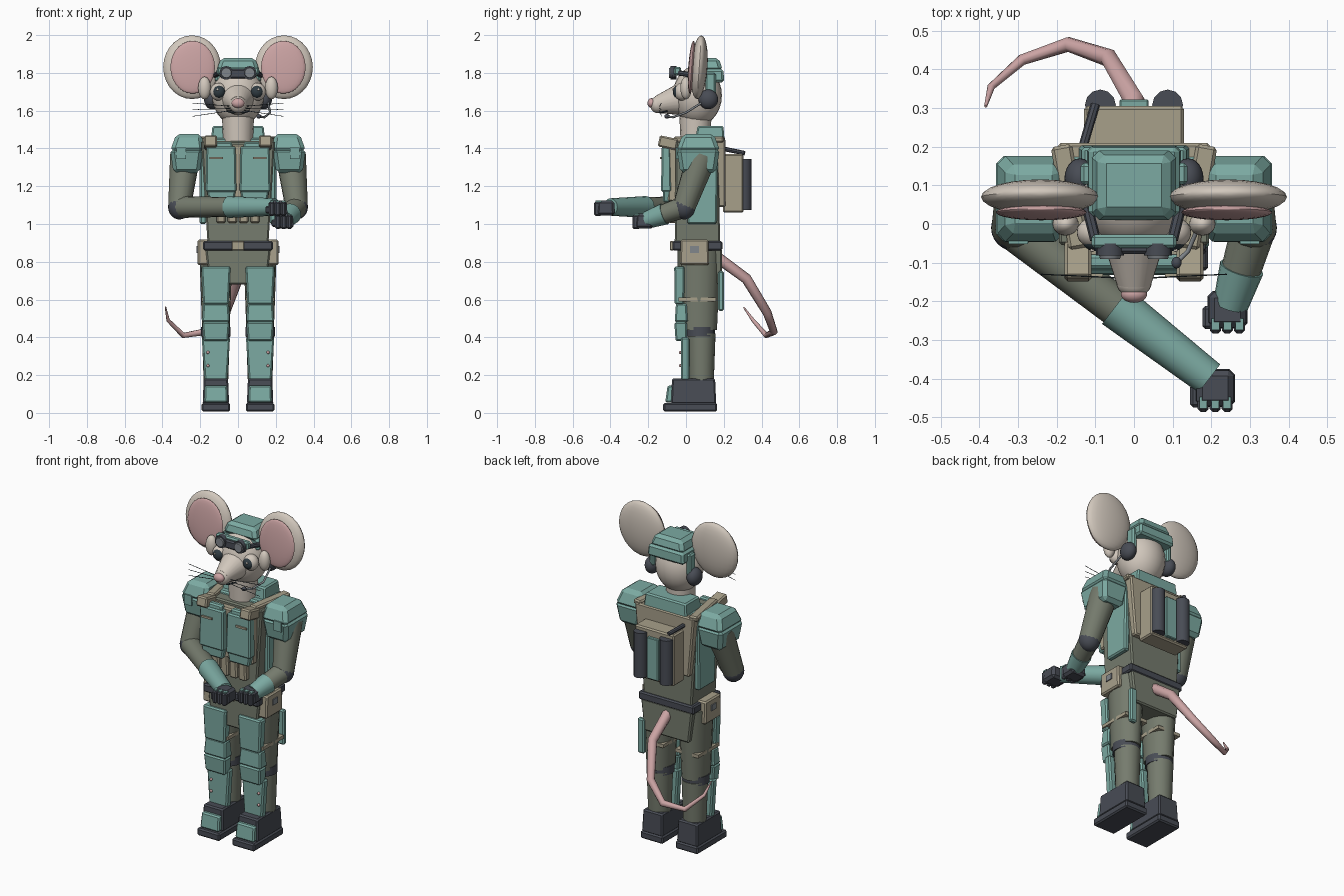
import bpy, bmesh
from math import radians
from mathutils import Matrix, Vector, Euler

cube = bpy.data.objects.get("Cube")
if cube:
    bpy.data.objects.remove(cube, do_unlink=True)


def material(name, rgb):
    m = bpy.data.materials.new(name)
    m.use_nodes = True
    m.diffuse_color = (*rgb, 1)
    m.node_tree.nodes["Principled BSDF"].inputs["Base Color"].default_value = (*rgb, 1)
    return m


TEAL = material("teal armour", (0.2, 0.4, 0.36))
OLIVE = material("olive cloth", (0.18, 0.2, 0.155))
BEIGE = material("beige gear", (0.39, 0.35, 0.255))
DARK = material("dark rubber", (0.065, 0.072, 0.09))
FUR = material("pale fur", (0.64, 0.575, 0.505))
PINK = material("pink skin", (0.6, 0.37, 0.37))
GREY = material("grey lens", (0.22, 0.24, 0.26))
EYE = material("eye black", (0.03, 0.045, 0.055))
SIDES = (("left", 1), ("right", -1))


def finish(name, bm, mat, smooth=True):
    bmesh.ops.recalc_face_normals(bm, faces=bm.faces)
    me = bpy.data.meshes.new(name)
    bm.to_mesh(me)
    bm.free()
    me.materials.append(mat)
    if smooth:
        for p in me.polygons:
            p.use_smooth = True
        me.set_sharp_from_angle(angle=radians(32))
    ob = bpy.data.objects.new(name, me)
    bpy.context.collection.objects.link(ob)
    return ob


def block(name, mat, at, size, top=(1, 1), shift=(0, 0), bevel=0.008, rot=(0, 0, 0)):
    """Bevelled box whose top can be scaled and shifted."""
    bm = bmesh.new()
    bmesh.ops.create_cube(bm, size=1)
    for v in bm.verts:
        v.co = Vector(v.co[i] * size[i] for i in range(3))
        if v.co.z > 0:
            v.co.x = v.co.x * top[0] + shift[0]
            v.co.y = v.co.y * top[1] + shift[1]
    if bevel:
        bmesh.ops.bevel(bm, geom=bm.edges[:], offset=bevel, segments=1, affect='EDGES')
    turn = Euler([radians(a) for a in rot]).to_matrix().to_4x4()
    bm.transform(Matrix.Translation(at) @ turn)
    return finish(name, bm, mat, False)


def limb(name, mat, a, b, r1, r2, sides=16, squash=1):
    """Tapered cylinder from a to b; squash widens it along y."""
    a, b = Vector(a), Vector(b)
    d = b - a
    bm = bmesh.new()
    bmesh.ops.create_cone(bm, cap_ends=True, segments=sides, radius1=r1, radius2=r2, depth=d.length)
    bm.transform(Matrix.Diagonal((1, squash, 1, 1)))
    turn = Matrix() if abs(d.normalized().z) > 0.999 else d.to_track_quat('Z', 'Y').to_matrix().to_4x4()
    bm.transform(Matrix.Translation((a + b) / 2) @ turn)
    return finish(name, bm, mat)


def ball(name, mat, at, radii, rot=(0, 0, 0)):
    bm = bmesh.new()
    bmesh.ops.create_uvsphere(bm, u_segments=24, v_segments=14, radius=1)
    turn = Euler([radians(a) for a in rot]).to_matrix().to_4x4()
    bm.transform(Matrix.Translation(at) @ turn @ Matrix.Diagonal((*radii, 1)))
    return finish(name, bm, mat)


def tube(name, mat, points, radii):
    cu = bpy.data.curves.new(name, 'CURVE')
    cu.dimensions = '3D'
    cu.bevel_depth = 1
    cu.bevel_resolution = 2
    cu.use_fill_caps = True
    sp = cu.splines.new('POLY')
    sp.points.add(len(points) - 1)
    for p, co, r in zip(sp.points, points, radii):
        p.co = (*co, 1)
        p.radius = r
    cu.materials.append(mat)
    ob = bpy.data.objects.new(name, cu)
    bpy.context.collection.objects.link(ob)
    return ob


# Legs and boots
for side, s in SIDES:
    x = 0.117 * s
    block(side + "_boot_sole", DARK, (x, 0.022, 0.03), (0.15, 0.285, 0.045))
    block(side + "_boot", DARK, (x, 0.04, 0.115), (0.14, 0.24, 0.135), (0.92, 0.95))
    block(side + "_toe_plate", TEAL, (x, -0.085, 0.1), (0.125, 0.05, 0.09), (0.95, 0.7), (0, 0.005))
    limb(side + "_shin", OLIVE, (x, 0.085, 0.17), (x, 0.08, 0.42), 0.065, 0.074)
    block(side + "_shin_plate", TEAL, (x, -0.005, 0.285), (0.12, 0.045, 0.23), (1.25, 1))
    for z in (0.25, 0.32):
        ball(side + "_shin_stud", PINK, (x + 0.042 * s, -0.03, z), (0.008, 0.008, 0.008))
    limb(side + "_knee_band", DARK, (x, 0.075, 0.405), (x, 0.075, 0.455), 0.078, 0.078)
    limb(side + "_thigh", OLIVE, (x, 0.072, 0.44), (x, 0.066, 0.86), 0.073, 0.088, 16, 1.3)
    block(side + "_knee_lower", TEAL, (x, -0.025, 0.43), (0.13, 0.06, 0.1), (1.12, 1.1), (0, -0.004))
    block(side + "_knee_upper", TEAL, (x, -0.025, 0.53), (0.148, 0.07, 0.1), (0.9, 0.8))
    block(side + "_thigh_plate", TEAL, (x, -0.035, 0.675), (0.135, 0.05, 0.2), (1.15, 1.1))
    block(side + "_thigh_strap", BEIGE, (x, 0.06, 0.6), (0.155, 0.2, 0.02), bevel=0)
    block(side + "_belt_pouch", BEIGE, (0.183 * s, 0.045, 0.85), (0.065, 0.155, 0.135), (0.95, 0.95))
    block(side + "_pouch_clasp", GREY, (0.216 * s, 0.045, 0.865), (0.008, 0.045, 0.035), bevel=0)
block("leg_sheath", TEAL, (0.165, 0.185, 0.645), (0.045, 0.03, 0.21))

# Hips and belt
block("pelvis", OLIVE, (0, 0.072, 0.775), (0.3, 0.235, 0.19), (1.15, 1))
block("belt", DARK, (0, 0.06, 0.885), (0.37, 0.265, 0.05))
block("buckle", BEIGE, (0, -0.075, 0.885), (0.065, 0.02, 0.05), bevel=0.004)

# Torso
block("torso", OLIVE, (0, 0.06, 1.16), (0.32, 0.24, 0.56), (1.22, 0.95))
block("vest", BEIGE, (0, -0.06, 1.27), (0.33, 0.07, 0.3))
block("upper_back", TEAL, (0, 0.095, 1.42), (0.38, 0.19, 0.07), (0.85, 0.85))
block("collar", TEAL, (0, 0.125, 1.475), (0.29, 0.16, 0.09), (0.93, 0.85), (0, 0.005))
for x in (-0.09, -0.03, 0.03, 0.09):
    block("belly_pouch", BEIGE, (x, -0.065, 1.085), (0.05, 0.055, 0.16), (1, 1.1))
for side, s in SIDES:
    block(side + "_chest_plate", TEAL, (0.09 * s, -0.105, 1.29), (0.163, 0.055, 0.24), (0.95, 0.85))
    block(side + "_lower_chest_plate", TEAL, (0.088 * s, -0.098, 1.15), (0.13, 0.045, 0.07), (1.2, 1.1))
    block(side + "_upper_chest_plate", TEAL, (0.075 * s, -0.098, 1.41), (0.1, 0.045, 0.05), (0.85, 0.8))
    block(side + "_chest_tab", BEIGE, (0.115 * s, -0.134, 1.35), (0.07, 0.008, 0.012), bevel=0)
    block(side + "_strap_clasp", BEIGE, (0.145 * s, -0.095, 1.43), (0.07, 0.1, 0.06), rot=(-12, 0, 0))
    block(side + "_shoulder_strap", BEIGE, (0.165 * s, 0.07, 1.447), (0.055, 0.27, 0.03), rot=(0, 0, -10 * s))
    block(side + "_side_plate", TEAL, (0.185 * s, 0.085, 1.2), (0.035, 0.155, 0.4), (1, 1.1))

# Shoulders and arms
for side, s in SIDES:
    block(side + "_shoulder_lower", TEAL, (0.272 * s, 0.065, 1.335), (0.14, 0.19, 0.13), (1.25, 1.2), bevel=0.02)
    block(side + "_shoulder_upper", TEAL, (0.27 * s, 0.065, 1.43), (0.18, 0.235, 0.095), (0.75, 0.7), (-0.01 * s, 0), 0.02)
    block(side + "_shoulder_badge", TEAL, (0.3 * s, -0.047, 1.375), (0.05, 0.01, 0.06), bevel=0)
    elbow = Vector((0.31 * s, -0.01, 1.09))
    limb(side + "_upper_arm", OLIVE, (0.28 * s, 0.085, 1.36), elbow, 0.08, 0.06)
    ball(side + "_elbow_pad", DARK, elbow, (0.06, 0.06, 0.066))
    wrist = Vector((0.25, -0.21, 1.02)) if s > 0 else Vector((0.195, -0.4, 1.09))
    cuff = elbow.lerp(wrist, 0.52)
    limb(side + "_forearm", OLIVE, elbow, cuff, 0.058, 0.052)
    limb(side + "_bracer", TEAL, cuff, wrist, 0.058, 0.046)
    hand = wrist + Vector((-0.008, -0.012, -0.005) if s > 0 else (0.015, -0.025, -0.005))
    block(side + "_hand", DARK, hand, (0.105, 0.1, 0.08), (0.9, 0.9), bevel=0.014)
    for i in (-1, 0, 1):
        finger = hand + Vector((0.031 * i, -0.042, -0.005))
        block(side + "_finger", DARK, finger, (0.028, 0.04, 0.075))
        block(side + "_knuckle_plate", TEAL, finger + Vector((0, 0.004, 0.04)), (0.02, 0.03, 0.008), bevel=0)
    block(side + "_thumb", DARK, hand + Vector((-0.05, -0.02, -0.01)), (0.03, 0.06, 0.04))

# Backpack
block("pack_frame", BEIGE, (0, 0.185, 1.27), (0.33, 0.05, 0.36), (1.2, 1))
block("pack", BEIGE, (0, 0.25, 1.215), (0.26, 0.11, 0.31))
block("pack_strip", TEAL, (0, 0.31, 1.2), (0.075, 0.025, 0.25), bevel=0.004)
for side, s in SIDES:
    limb(side + "_pack_roll", DARK, (0.087 * s, 0.308, 1.075), (0.087 * s, 0.308, 1.345), 0.04, 0.04, 12)
limb("pack_aerial", DARK, (-0.135, 0.19, 1.4), (-0.1, 0.31, 1.375), 0.012, 0.012, 8)

# Head
limb("neck", FUR, (0, 0.05, 1.42), (0, 0.05, 1.57), 0.078, 0.085)
ball("head", FUR, (0, 0.06, 1.68), (0.137, 0.13, 0.16))
limb("snout", FUR, (0, 0, 1.665), (0, -0.155, 1.632), 0.095, 0.045, 24)
ball("snout_tip", FUR, (0, -0.15, 1.632), (0.046, 0.04, 0.045))
ball("nose", PINK, (0, -0.182, 1.64), (0.034, 0.022, 0.026))
tube("mouth", EYE, [(-0.06, -0.1, 1.598), (-0.03, -0.135, 1.588), (0, -0.15, 1.594),
                    (0.03, -0.135, 1.588), (0.06, -0.1, 1.598)], [0.004] * 5)
for side, s in SIDES:
    ball(side + "_eye_socket", FUR, (0.103 * s, -0.022, 1.7), (0.045, 0.04, 0.047))
    ball(side + "_eye", EYE, (0.101 * s, -0.042, 1.7), (0.033, 0.028, 0.034))
    ball(side + "_eye_glint", FUR, (0.108 * s, -0.068, 1.712), (0.006, 0.004, 0.006))
    ball(side + "_ear_fold", FUR, (0.177 * s, 0.0, 1.72), (0.034, 0.03, 0.06))
    ball(side + "_ear", FUR, (0.243 * s, 0.07, 1.83), (0.153, 0.044, 0.169), (-4, 0, 0))
    ball(side + "_inner_ear", PINK, (0.24 * s, 0.03, 1.83), (0.118, 0.018, 0.14), (-4, 0, 0))
    ball(side + "_earphone", DARK, (0.14 * s, 0.118, 1.66), (0.04, 0.052, 0.052))
    block(side + "_cap_strap", TEAL, (0.123 * s, 0.13, 1.735), (0.03, 0.055, 0.13))
    for dz in (-0.045, -0.01, 0.025):
        limb(side + "_whisker", EYE, (0.03 * s, -0.14, 1.615 + dz * 0.3), (0.24 * s, -0.13, 1.615 + dz),
             0.002, 0.0015, 5)

# Cap, goggles and microphone
block("cap_crown", TEAL, (0, 0.1, 1.845), (0.23, 0.19, 0.07), (0.78, 0.78), bevel=0.018)
block("cap_band", TEAL, (0, 0.11, 1.785), (0.245, 0.185, 0.07), (0.95, 0.95), bevel=0.012)
block("goggle_frame", TEAL, (0, -0.045, 1.81), (0.22, 0.035, 0.045))
block("goggle_bridge", DARK, (0, -0.065, 1.795), (0.19, 0.025, 0.05))
for side, s in SIDES:
    limb(side + "_goggle_rim", DARK, (0.062 * s, -0.05, 1.8), (0.062 * s, -0.082, 1.8), 0.036, 0.036)
    limb(side + "_goggle_lens", GREY, (0.062 * s, -0.08, 1.8), (0.062 * s, -0.09, 1.8), 0.029, 0.026)
    limb(side + "_goggle_strap", DARK, (0.1 * s, -0.04, 1.8), (0.125 * s, 0.06, 1.785), 0.014, 0.014, 8)
tube("microphone_boom", GREY, [(0.16, 0.08, 1.64), (0.17, 0.0, 1.59), (0.14, -0.07, 1.565),
                               (0.11, -0.1, 1.57)], [0.006] * 4)
ball("microphone", DARK, (0.11, -0.1, 1.57), (0.013, 0.015, 0.012))

# Tail
tube("tail", PINK, [(0, 0.17, 0.82), (0, 0.32, 0.71), (-0.065, 0.43, 0.53), (-0.17, 0.465, 0.43),
                    (-0.29, 0.425, 0.41), (-0.37, 0.355, 0.49), (-0.384, 0.305, 0.56)],
     [0.03, 0.028, 0.024, 0.02, 0.015, 0.01, 0.004])
